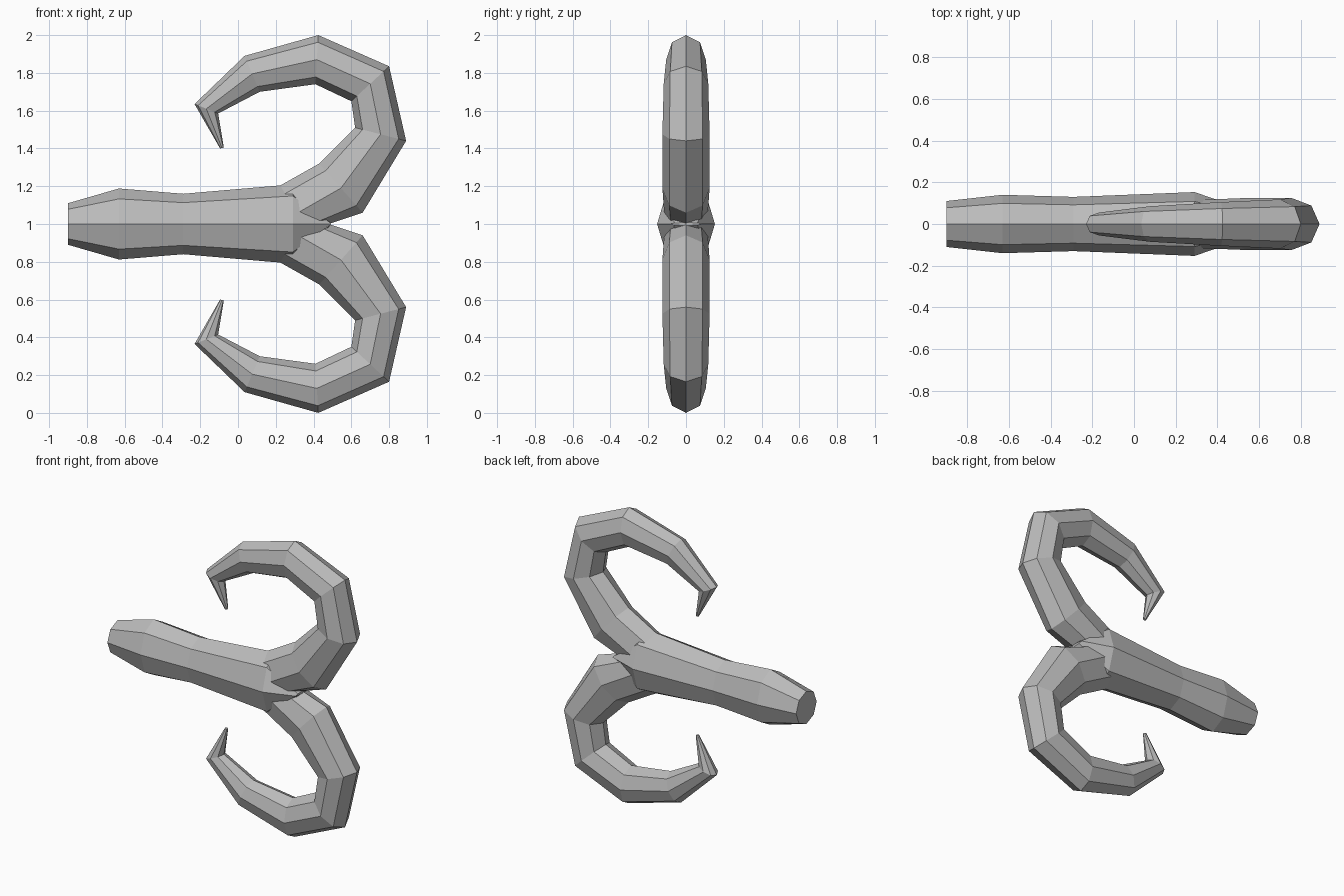
import bpy, bmesh, math
from mathutils import Vector

if "Cube" in bpy.data.objects:
    bpy.data.objects.remove(bpy.data.objects["Cube"])

SIDES = 8

metal = bpy.data.materials.new("grey metal")
metal.diffuse_color = (0.5, 0.5, 0.5, 1)
metal.use_nodes = True
metal.node_tree.nodes["Principled BSDF"].inputs["Base Color"].default_value = metal.diffuse_color


def sweep(name, rings):
    """Skin eight-sided rings given as (outer xz, middle xz, inner xz, half depth)."""
    bm = bmesh.new()
    loops = []
    for outer, mid, inner, depth in rings:
        o, m, i = Vector(outer), Vector(mid), Vector(inner)
        loop = []
        for k in range(SIDES):
            a = 2 * math.pi * k / SIDES
            c = math.cos(a)
            p = m + (o - m) * c if c >= 0 else m + (i - m) * -c
            loop.append(bm.verts.new((p.x, depth * math.sin(a), p.y)))
        loops.append(loop)
    for a, b in zip(loops, loops[1:]):
        for k in range(SIDES):
            n = (k + 1) % SIDES
            bm.faces.new((a[k], a[n], b[n], b[k]))
    bm.faces.new(loops[0])
    bm.faces.new(loops[-1])
    bmesh.ops.recalc_face_normals(bm, faces=bm.faces)
    mesh = bpy.data.meshes.new(name)
    bm.to_mesh(mesh)
    bm.free()
    mesh.materials.append(metal)
    obj = bpy.data.objects.new(name, mesh)
    bpy.context.collection.objects.link(obj)
    return obj


# Shaft: (x, half height, half depth), tapering into the fork
shaft = [(-0.90, 0.11, 0.11), (-0.63, 0.188, 0.14), (-0.29, 0.16, 0.13),
         (0.29, 0.21, 0.153), (0.49, 0.008, 0.085)]
sweep("shaft", [((x, 1 + h), (x, 1), (x, 1 - h), d) for x, h, d in shaft])

# Hook: (outer point, inner point, half depth) from the fork to the tip
hook = [((0.66, 1.06), (0.43, 1.32), 0.125),
        ((0.89, 1.44), (0.62, 1.51), 0.125),
        ((0.80, 1.835), (0.60, 1.65), 0.118),
        ((0.425, 2.0), (0.41, 1.74), 0.105),
        ((0.035, 1.89), (0.115, 1.70), 0.085),
        ((-0.23, 1.635), (-0.105, 1.585), 0.055),
        ((-0.095, 1.40), (-0.075, 1.405), 0.01)]
root = ((0.48, 1.0), (0.30, 1.05), (0.19, 1.185), 0.115)


def flip(p, s):
    return (p[0], 1 + s * (p[1] - 1))


# Upper and lower hooks mirror each other about the shaft axis
for name, s in (("upper_hook", 1), ("lower_hook", -1)):
    rings = [tuple(flip(p, s) for p in root[:3]) + (root[3],)]
    for o, i, d in hook:
        o, i = flip(o, s), flip(i, s)
        rings.append((o, ((o[0] + i[0]) / 2, (o[1] + i[1]) / 2), i, d))
    sweep(name, rings)
